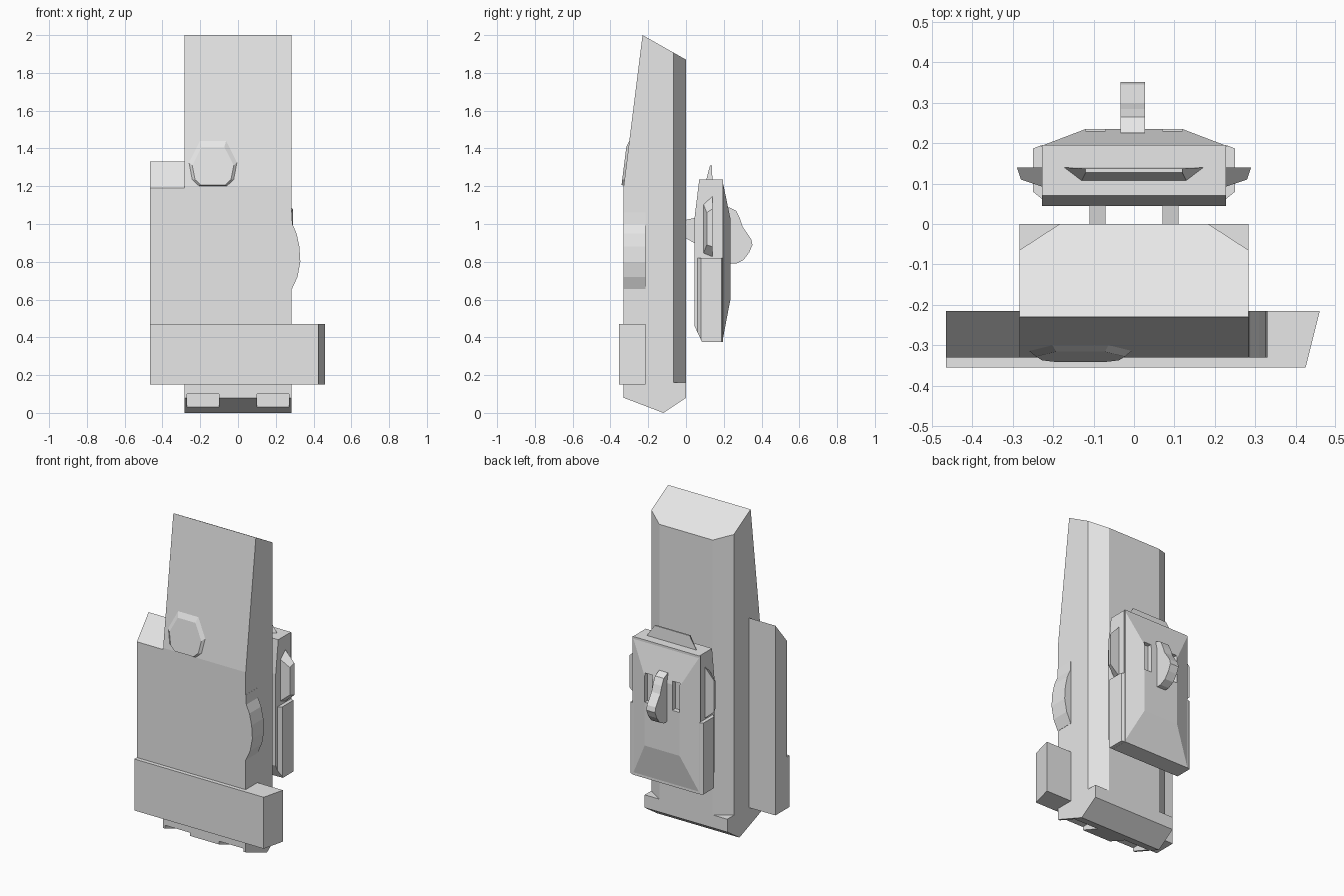
import bpy, bmesh

grey = bpy.data.materials.new("plain grey")
grey.diffuse_color = (0.8, 0.8, 0.8, 1)


def loft(name, a, b):
    """Closed solid between two matching rings of 3D points."""
    bm = bmesh.new()
    va, vb = [bm.verts.new(p) for p in a], [bm.verts.new(p) for p in b]
    n = len(a)
    bm.faces.new(va)
    bm.faces.new(vb)
    for i in range(n):
        j = (i + 1) % n
        bm.faces.new((va[i], va[j], vb[j], vb[i]))
    bmesh.ops.recalc_face_normals(bm, faces=bm.faces)
    me = bpy.data.meshes.new(name)
    bm.to_mesh(me)
    bm.free()
    me.materials.append(grey)
    ob = bpy.data.objects.new(name, me)
    bpy.context.collection.objects.link(ob)
    return ob


def prism(name, pts, axis, lo, hi):
    """Extrude a 2D profile along an axis."""
    def put(p, t):
        return {"x": (t, p[0], p[1]), "y": (p[0], t, p[1]), "z": (p[0], p[1], t)}[axis]
    return loft(name, [put(p, lo) for p in pts], [put(p, hi) for p in pts])


def rect(x0, x1, y0, y1):
    return [(x0, y0), (x1, y0), (x1, y1), (x0, y1)]


def cut(ob, cutters):
    for c in cutters:
        m = ob.modifiers.new("cut", "BOOLEAN")
        m.operation, m.solver, m.object = "DIFFERENCE", "EXACT", c
        bpy.context.view_layer.objects.active = ob
        bpy.ops.object.modifier_apply(modifier=m.name)
        bpy.data.objects.remove(c)


# Main tapered body with rear chamfers and front notches underneath
body = prism("main_body", [(-0.12, 0), (0, 0.08), (0, 1.87), (-0.23, 2.0),
                           (-0.33, 1.2), (-0.33, 0.08)], "x", -0.284, 0.284)
cutters = []
for s in (-1, 1):
    cutters.append(prism("chamfer_cutter", [(s * 0.284, -0.065), (s * 0.184, 0),
                         (s * 0.184, 0.1), (s * 0.4, 0.1), (s * 0.4, -0.065)], "z", 0.16, 2.2))
    x0, x1 = sorted((s * 0.1, s * 0.27))
    cutters.append(prism("notch_cutter", rect(x0, x1, -0.4, -0.2), "z", -0.1, 0.1))
cut(body, cutters)

# Side panel, lower band and rounded thumb bump
prism("side_panel", [(-0.33, 0.15), (-0.215, 0.15), (-0.215, 1.33), (-0.33, 1.19)],
      "x", -0.465, -0.28)
prism("lower_band", [(-0.465, -0.355), (0.425, -0.355), (0.46, -0.215), (-0.465, -0.215)],
      "z", 0.15, 0.47)
prism("side_bump", [(0.27, 1.06), (0.285, 1.06), (0.288, 1.0), (0.31, 0.95), (0.325, 0.88),
                    (0.33, 0.8), (0.315, 0.72), (0.285, 0.655), (0.27, 0.655)],
      "y", -0.33, -0.215)

# Rounded button lying on the sloping front
outline = [(-0.265, 1.33), (-0.205, 1.45), (-0.06, 1.45), (0.0, 1.33), (-0.018, 1.235),
           (-0.055, 1.2), (-0.21, 1.2), (-0.247, 1.235)]
def slope_y(z):
    return -0.33 + 0.125 * (z - 1.2)
front = []
for x, z in outline:
    nx, nz = -0.132 + (x + 0.132) * 0.83, 1.207 + (z - 1.2) * 0.8
    front.append((nx, slope_y(nz) - 0.012, nz))
loft("front_button", [(x, slope_y(z) + 0.004, z) for x, z in outline], front)

# Rear case core and its wider lower half
prism("case_core", [(0.07, 1.235), (0.195, 1.235), (0.195, 0.375), (0.085, 0.375),
                    (0.045, 0.46), (0.045, 1.03)], "x", -0.228, 0.228)
low = [(-0.21, 0.047), (0.21, 0.047), (0.25, 0.08), (0.25, 0.187), (0.232, 0.194),
       (-0.232, 0.194), (-0.25, 0.187), (-0.25, 0.08)]
lower = prism("case_lower_half", low, "z", 0.376, 0.82)
cut(lower, [prism("edge_cutter", [(0.0, 0.3), (0.085, 0.375), (0.045, 0.46), (0.0, 0.46)],
                  "x", -0.4, 0.4)])

# Raised rear cover with two slots
def quad(x, y, z0, z1):
    return [(-x, y, z0), (x, y, z0), (x, y, z1), (-x, y, z1)]
cover = loft("case_cover", quad(0.233, 0.192, 0.375, 1.235), quad(0.12, 0.235, 0.6, 1.03))
cut(cover, [prism("slot_cutter", rect(x, x + 0.05, 0.205, 0.3), "z", 0.87, 1.05)
            for x in (-0.12, 0.07)])

# Hook on the cover
prism("hook", [(0.225, 0.79), (0.265, 0.79), (0.305, 0.81), (0.335, 0.85), (0.352, 0.89),
               (0.345, 0.92), (0.3, 0.985), (0.285, 1.03), (0.265, 1.07), (0.225, 1.09)],
      "x", -0.033, 0.027)

# Top fin
loft("top_fin", [(-0.13, 0.106, 1.23), (0.13, 0.106, 1.23), (0.175, 0.14, 1.23),
                 (-0.175, 0.14, 1.23)],
     [(-0.12, 0.127, 1.31), (0.12, 0.127, 1.31), (0.12, 0.137, 1.31), (-0.12, 0.137, 1.31)])

# Side fins and connecting pegs
for s, side in ((-1, "left"), (1, "right")):
    loft(side + "_fin",
         [(s * 0.22, 0.09, 0.84), (s * 0.22, 0.14, 0.82), (s * 0.22, 0.14, 1.155),
          (s * 0.22, 0.09, 1.11)],
         [(s * 0.28, 0.11, 0.89), (s * 0.29, 0.14, 0.88), (s * 0.29, 0.14, 1.08),
          (s * 0.28, 0.11, 1.06)])
    x0, x1 = sorted((s * 0.07, s * 0.11))
    prism(side + "_peg", [(-0.01, 1.02), (0.06, 1.035), (0.06, 0.89), (-0.01, 0.93)],
          "x", x0, x1)
